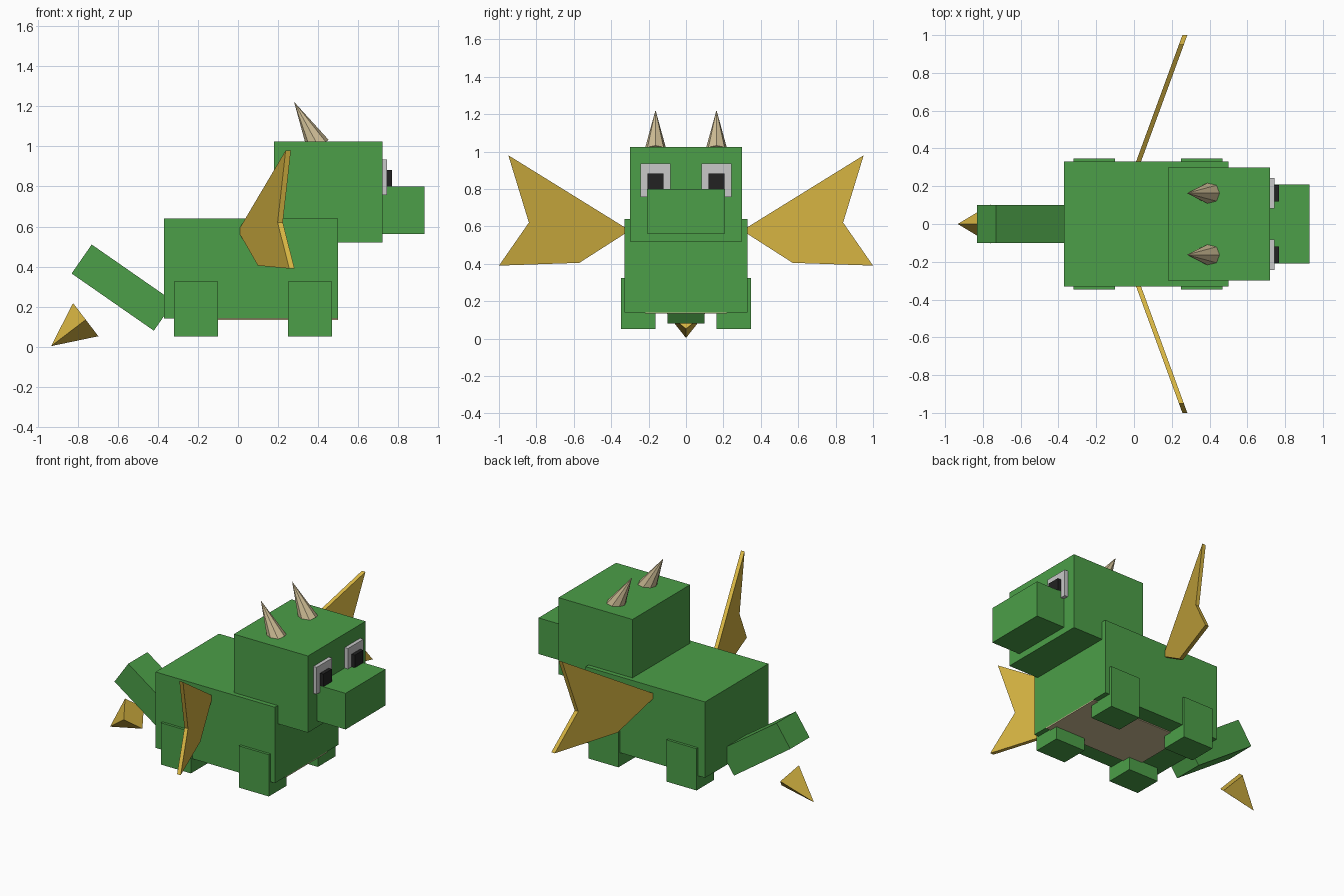
import bpy, bmesh, math
from mathutils import Vector

if "Cube" in bpy.data.objects:
    bpy.data.objects.remove(bpy.data.objects["Cube"])


def material(name, rgb):
    def lin(c):
        c /= 255
        return c / 12.92 if c <= 0.04045 else ((c + 0.055) / 1.055) ** 2.4
    m = bpy.data.materials.new(name)
    m.diffuse_color = (*[lin(c) for c in rgb], 1)
    m.use_nodes = True
    m.node_tree.nodes["Principled BSDF"].inputs["Base Color"].default_value = m.diffuse_color
    return m


GREEN = material("green skin", (76, 159, 72))
GOLD = material("gold", (214, 180, 66))
TAN = material("tan horn", (207, 190, 150))
WHITE = material("eye white", (200, 200, 200))
BLACK = material("pupil black", (34, 34, 34))


def finish(name, bm, mat):
    bmesh.ops.recalc_face_normals(bm, faces=bm.faces)
    me = bpy.data.meshes.new(name)
    bm.to_mesh(me)
    bm.free()
    me.materials.append(mat)
    ob = bpy.data.objects.new(name, me)
    bpy.context.collection.objects.link(ob)
    return ob


def box(name, x, y, z, mat):
    """Box from (min, max) pairs."""
    bm = bmesh.new()
    bmesh.ops.create_cube(bm, size=1)
    for v in bm.verts:
        v.co = [r[0] + (c + 0.5) * (r[1] - r[0]) for c, r in zip(v.co, (x, y, z))]
    return finish(name, bm, mat)


def cone(name, base, tip, radius, sides, mat):
    """Cone from a base centre to a tip leaning in the xz plane."""
    base, tip = Vector(base), Vector(tip)
    axis = (tip - base).normalized()
    side = Vector((0, 1, 0))
    up = axis.cross(side)
    bm = bmesh.new()
    ring = []
    for i in range(sides):
        a = 2 * math.pi * i / sides
        ring.append(bm.verts.new(base + radius * (math.cos(a) * side + math.sin(a) * up)))
    top = bm.verts.new(tip)
    bm.faces.new(ring)
    for i in range(sides):
        bm.faces.new((ring[i], ring[(i + 1) % sides], top))
    return finish(name, bm, mat)


def wing(name, s):
    """Flat swept wing: yz outline, x follows the sweep, thin in x."""
    outline = [(0.32, 0.59), (0.95, 0.98), (0.84, 0.62),
               (1.0, 0.39), (0.57, 0.405), (0.32, 0.565)]
    bm = bmesh.new()
    loops = [[bm.verts.new((0.024 + (y - 0.33) * 0.366 + dx, s * y, z))
              for y, z in outline] for dx in (-0.013, 0.013)]
    bm.faces.new(loops[0])
    bm.faces.new(loops[1])
    n = len(outline)
    for i in range(n):
        j = (i + 1) % n
        bm.faces.new((loops[0][i], loops[0][j], loops[1][j], loops[1][i]))
    return finish(name, bm, GOLD)


# Body, belly, head and snout
box("body", (-0.37, 0.5), (-0.33, 0.33), (0.14, 0.64), GREEN)
box("belly_plate", (-0.2, 0.5), (-0.22, 0.22), (0.134, 0.141), TAN)
box("head", (0.18, 0.72), (-0.30, 0.30), (0.52, 1.025), GREEN)
box("snout", (0.715, 0.93), (-0.208, 0.208), (0.562, 0.80), GREEN)

# Tail: tilted block with a loose spike behind it
tail = box("tail", (-0.25, 0.25), (-0.1, 0.1), (-0.088, 0.088), GREEN)
tail.location = (-0.575, 0, 0.295)
tail.rotation_euler = (0, math.radians(34.8), 0)
cone("tail_spike", (-0.76, 0, 0.135), (-0.933, 0, 0.003), 0.104, 4, GOLD)

# Parts on both sides
for s, side in ((-1, "right"), (1, "left")):
    def span(a, b):
        return tuple(sorted((s * a, s * b)))
    box("front_leg_" + side, (0.25, 0.468), span(0.163, 0.347), (0.05, 0.325), GREEN)
    box("back_leg_" + side, (-0.32, -0.1), span(0.163, 0.347), (0.05, 0.325), GREEN)
    box("eye_" + side, (0.715, 0.744), span(0.082, 0.243), (0.757, 0.935), WHITE)
    box("pupil_" + side, (0.74, 0.768), span(0.12, 0.207), (0.775, 0.883), BLACK)
    cone("horn_" + side, (0.40, s * 0.163, 1.003), (0.28, s * 0.163, 1.222), 0.06, 8, TAN)
    wing("wing_" + side, s)
